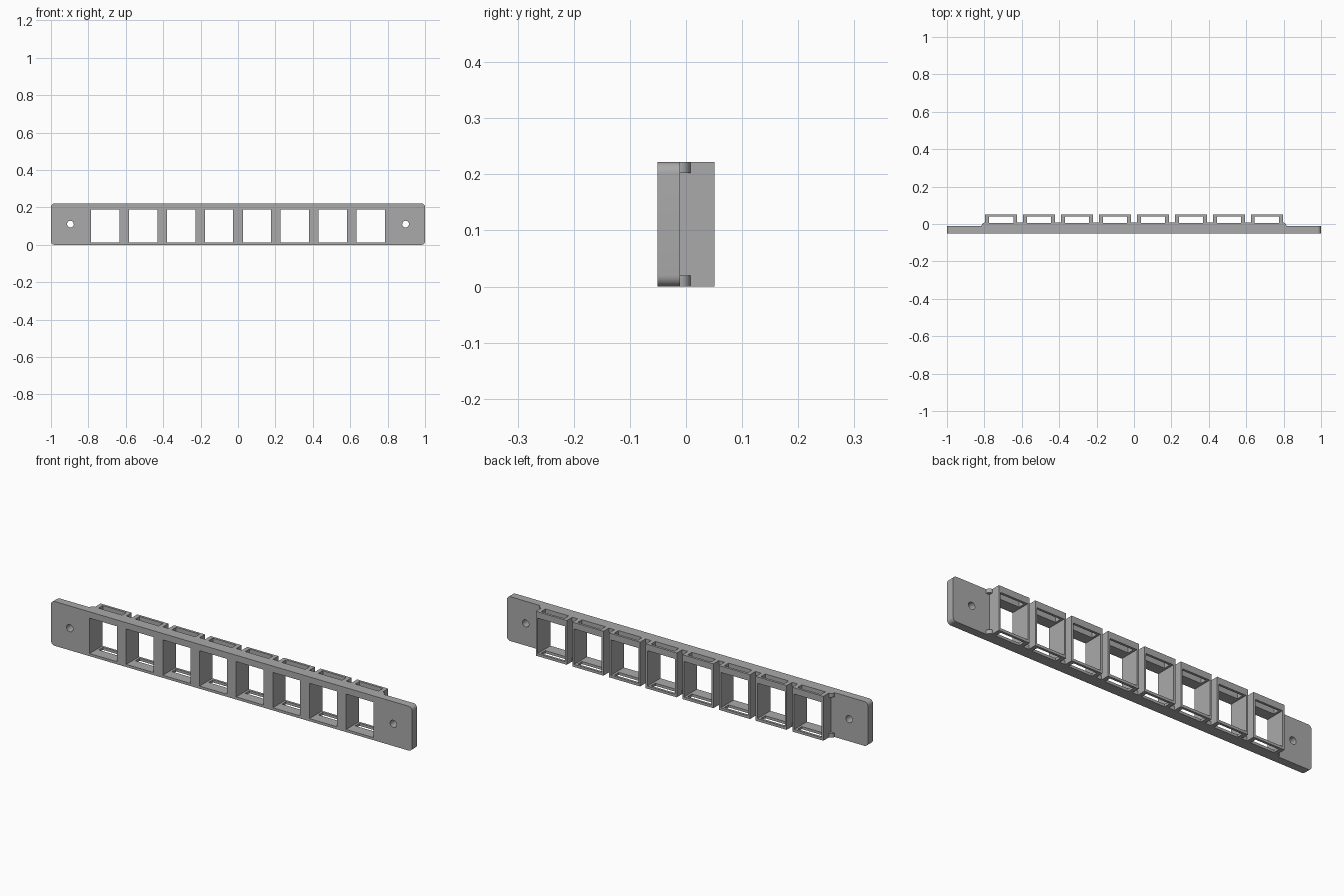
import bpy, bmesh, math
from mathutils import Matrix, Vector

if "Cube" in bpy.data.objects:
    bpy.data.objects.remove(bpy.data.objects["Cube"])

# Main dimensions
HEIGHT = 0.222
FRONT, PLATE_BACK, CELL_BACK = -0.051, -0.011, 0.051
COUNT, PITCH = 8, 0.203
CENTRES = [(i - (COUNT - 1) / 2) * PITCH for i in range(COUNT)]

grey = bpy.data.materials.new("grey plastic")
grey.use_nodes = True
colour = (0.4, 0.4, 0.4, 1)
grey.diffuse_color = colour
grey.node_tree.nodes["Principled BSDF"].inputs["Base Color"].default_value = colour


def add_box(bm, x0, x1, y0, y1, z0, z1):
    size = Matrix.Diagonal((x1 - x0, y1 - y0, z1 - z0, 1))
    middle = Vector((x0 + x1, y0 + y1, z0 + z1)) / 2
    return bmesh.ops.create_cube(bm, size=1, matrix=Matrix.Translation(middle) @ size)["verts"]


def round_edges(bm, test, radius):
    """Round the edges whose two ends and direction pass the test."""
    edges = [e for e in bm.edges if test(e)]
    bmesh.ops.bevel(bm, geom=edges, offset=radius, segments=8, profile=0.5, affect='EDGES')


def along(edge, axis):
    d = edge.verts[0].co - edge.verts[1].co
    return abs(d[axis]) > 0.99 * d.length


def make(name, bm):
    mesh = bpy.data.meshes.new(name)
    bm.to_mesh(mesh)
    bm.free()
    mesh.materials.append(grey)
    obj = bpy.data.objects.new(name, mesh)
    bpy.context.collection.objects.link(obj)
    return obj


def cut(obj, cutters):
    """Carve the cutters out and keep the result as plain mesh."""
    for cutter in cutters:
        mod = obj.modifiers.new("cut", 'BOOLEAN')
        mod.operation, mod.solver, mod.object = 'DIFFERENCE', 'EXACT', cutter
    graph = bpy.context.evaluated_depsgraph_get()
    mesh = bpy.data.meshes.new_from_object(obj.evaluated_get(graph))
    obj.modifiers.clear()
    obj.data = mesh


# Cutters: square windows with screw holes, and vertical latch slots
bm = bmesh.new()
for x in CENTRES:
    add_box(bm, x - 0.076, x + 0.076, -0.2, 0.2, 0.013, 0.19)
for side in (-1, 1):
    place = Matrix.Translation((side * 0.896, 0, HEIGHT / 2)) @ Matrix.Rotation(math.pi / 2, 4, 'X')
    bmesh.ops.create_cone(bm, cap_ends=True, segments=32, radius1=0.018, radius2=0.018,
                          depth=0.4, matrix=place)
windows = make("window_cutter", bm)

bm = bmesh.new()
for x in CENTRES:
    add_box(bm, x - 0.065, x + 0.065, 0.005, 0.039, -0.1, 0.4)
slots = make("slot_cutter", bm)

# Front plate with rounded corners
bm = bmesh.new()
add_box(bm, -1, 1, FRONT, PLATE_BACK, 0, HEIGHT)
round_edges(bm, lambda e: along(e, 1), 0.02)
plate = make("front_plate", bm)
cut(plate, [windows])

# Row of socket frames behind the windows
bm = bmesh.new()
for x in CENTRES:
    add_box(bm, x - 0.086, x + 0.086, PLATE_BACK, CELL_BACK, 0, HEIGHT)
frames = make("socket_frames", bm)
cut(frames, [windows, slots])

# Top and bottom rails joining the frames, rounded at the outer ends
bm = bmesh.new()
for z in (0, HEIGHT - 0.02):
    add_box(bm, -0.815, 0.815, PLATE_BACK, 0.008, z, z + 0.02)
round_edges(bm, lambda e: along(e, 2) and e.verts[0].co.y > 0, 0.0185)
rails = make("joining_rails", bm)
cut(rails, [windows, slots])

for cutter in (windows, slots):
    bpy.data.objects.remove(cutter)

# Smooth the rounded corners and holes, keep the rest crisp
for obj in (plate, frames, rails):
    bpy.ops.object.select_all(action='DESELECT')
    obj.select_set(True)
    bpy.context.view_layer.objects.active = obj
    bpy.ops.object.shade_smooth_by_angle(angle=math.radians(30))
